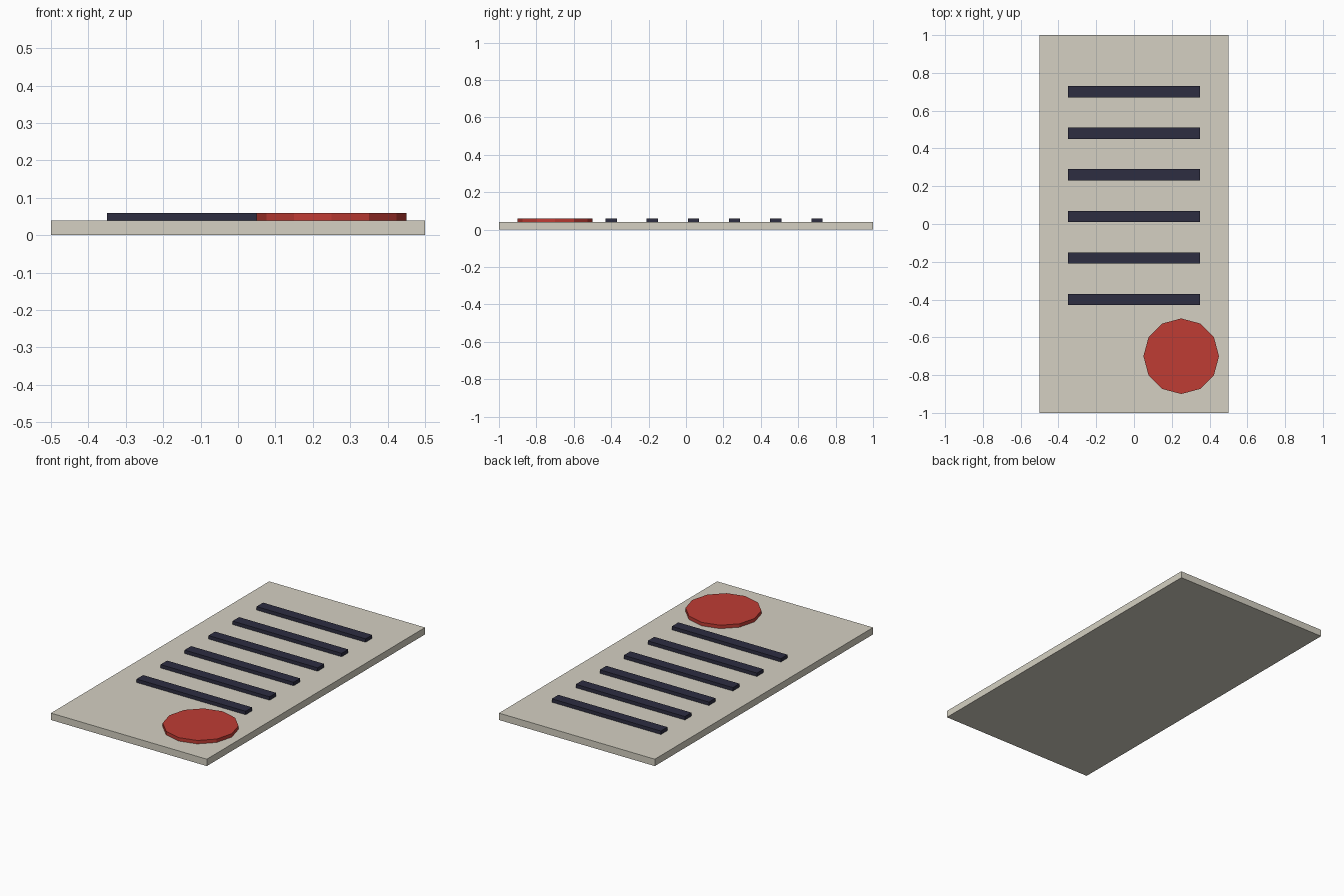
import bpy

if "Cube" in bpy.data.objects:
    bpy.data.objects.remove(bpy.data.objects["Cube"])


def material(name, rgb):
    m = bpy.data.materials.new(name)
    m.diffuse_color = (*rgb, 1)
    m.use_nodes = True
    m.node_tree.nodes["Principled BSDF"].inputs["Base Color"].default_value = m.diffuse_color
    return m


def box(name, center, size, mat):
    bpy.ops.mesh.primitive_cube_add(size=1, location=center)
    ob = bpy.context.object
    ob.name = name
    ob.scale = size
    bpy.ops.object.transform_apply(location=False, rotation=False, scale=True)
    ob.data.materials.append(mat)
    return ob


paper = material("paper", (0.66, 0.63, 0.54))
ink = material("ink", (0.026, 0.026, 0.053))
red = material("red_wax", (0.52, 0.045, 0.034))

# Thin sheet
box("sheet", (0, 0, 0.02), (1, 2, 0.04), paper)

# Six raised lines
for i in range(6):
    box(f"line_{i + 1}", (0, 0.7 - 0.22 * i, 0.05), (0.7, 0.06, 0.02), ink)

# Twelve-sided seal in the lower right corner
bpy.ops.mesh.primitive_cylinder_add(vertices=12, radius=0.2, depth=0.02,
                                    location=(0.25, -0.7, 0.05))
seal = bpy.context.object
seal.name = "seal"
seal.data.materials.append(red)
